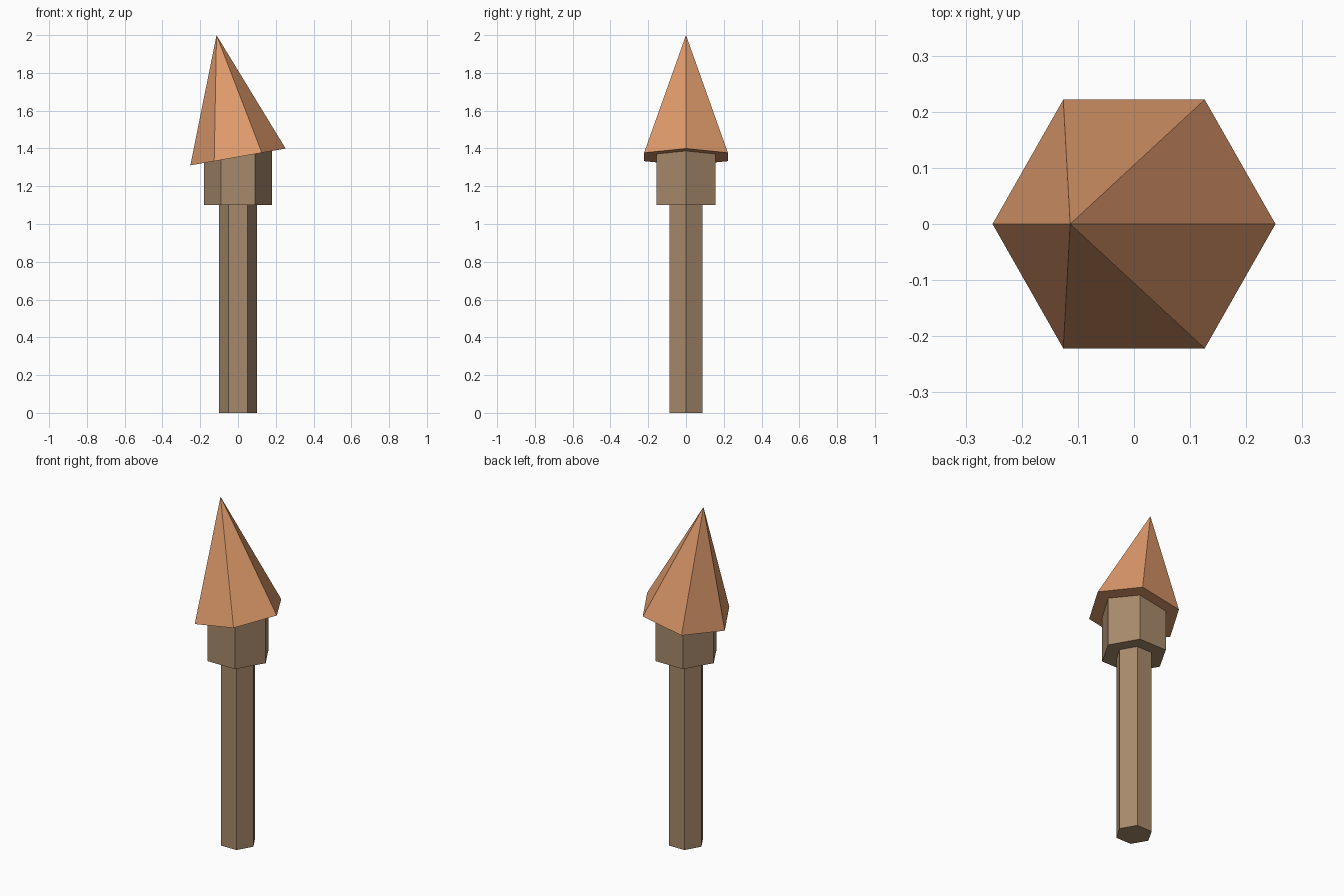
import bpy
import bmesh
from math import radians
from mathutils import Matrix

SIDES = 6

cube = bpy.data.objects.get("Cube")
if cube:
    bpy.data.objects.remove(cube, do_unlink=True)


def make_material(name, color):
    mat = bpy.data.materials.new(name)
    mat.use_nodes = True
    mat.diffuse_color = color
    mat.node_tree.nodes["Principled BSDF"].inputs["Base Color"].default_value = color
    return mat


def hex_part(name, mat, base_z, height, r_base, r_top, tilt=0.0):
    """Six-sided prism or pyramid, corners on the x axis, tilted about its base centre."""
    placement = (Matrix.Translation((0, 0, base_z))
                 @ Matrix.Rotation(radians(tilt), 4, "Y")
                 @ Matrix.Rotation(radians(30), 4, "Z")
                 @ Matrix.Translation((0, 0, height / 2)))
    bm = bmesh.new()
    bmesh.ops.create_cone(bm, cap_ends=True, cap_tris=False, segments=SIDES,
                          radius1=r_base, radius2=r_top, depth=height, matrix=placement)
    bmesh.ops.remove_doubles(bm, verts=bm.verts, dist=0.0001)
    bmesh.ops.recalc_face_normals(bm, faces=bm.faces)
    mesh = bpy.data.meshes.new(name)
    bm.to_mesh(mesh)
    bm.free()
    mesh.materials.append(mat)
    obj = bpy.data.objects.new(name, mesh)
    bpy.context.collection.objects.link(obj)
    return obj


wood = make_material("brown wood", (0.39, 0.254, 0.15, 1))
copper = make_material("copper orange", (0.745, 0.328, 0.15, 1))

# Straight shaft, wider collar and leaning pointed tip
hex_part("shaft", wood, 0.0, 1.1, 0.1, 0.1)
hex_part("collar", wood, 1.1, 0.3, 0.18, 0.18)
hex_part("pointed_tip", copper, 1.355, 0.655, 0.256, 0.0, tilt=-10)
